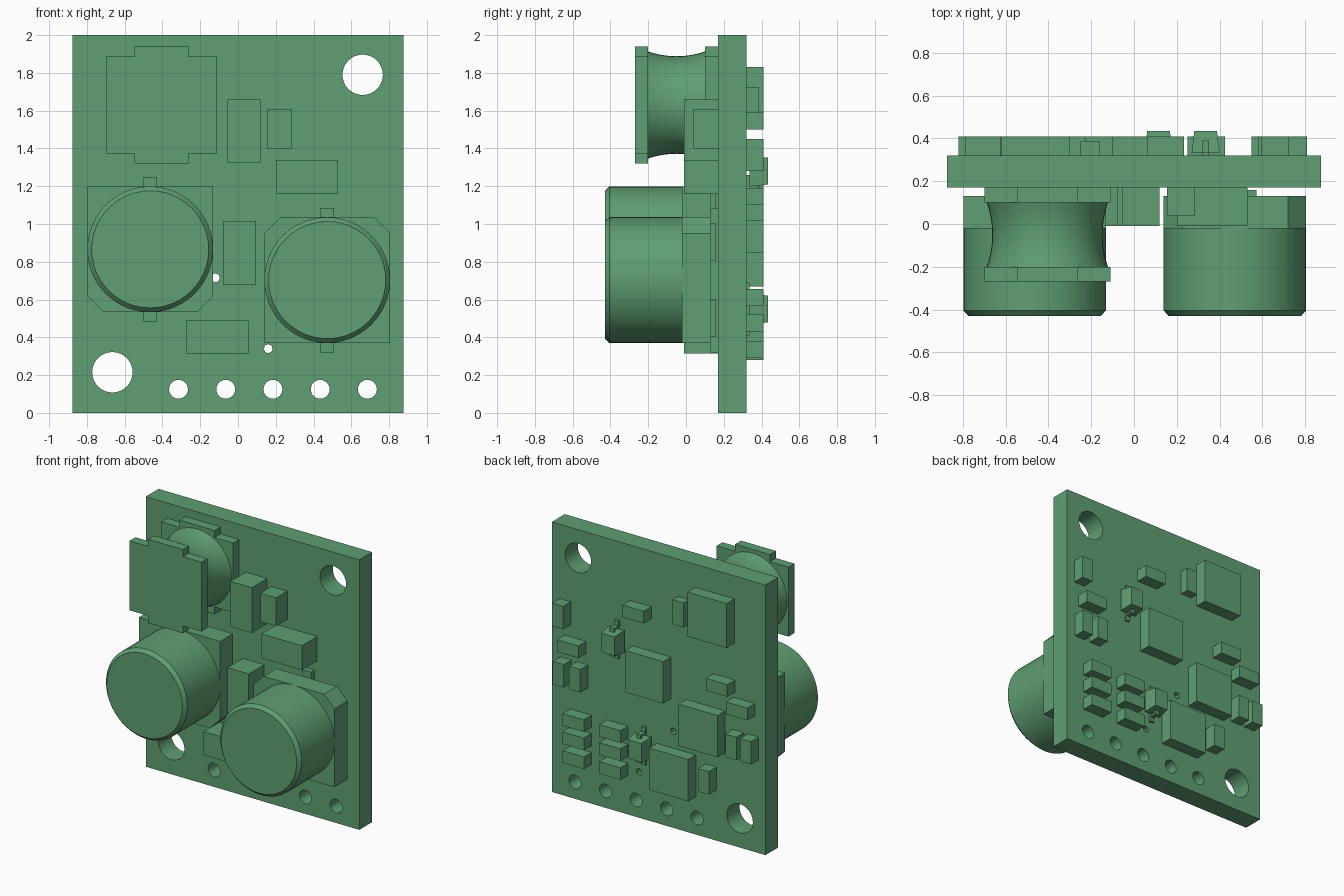
import bpy, bmesh, math
from mathutils import Matrix

cube = bpy.data.objects.get("Cube")
if cube:
    bpy.data.objects.remove(cube, do_unlink=True)

# Single colour for the whole module
green = bpy.data.materials.new("board_green")
green.use_nodes = True
COLOUR = (0.115, 0.345, 0.168, 1)
green.diffuse_color = COLOUR
green.node_tree.nodes["Principled BSDF"].inputs["Base Color"].default_value = COLOUR

FRONT, BACK = 0.17, 0.32   # board faces along y


def finish(name, bm, smooth=False):
    bmesh.ops.recalc_face_normals(bm, faces=bm.faces)
    mesh = bpy.data.meshes.new(name)
    bm.to_mesh(mesh)
    bm.free()
    mesh.materials.append(green)
    ob = bpy.data.objects.new(name, mesh)
    bpy.context.collection.objects.link(ob)
    bpy.ops.object.select_all(action='DESELECT')
    ob.select_set(True)
    bpy.context.view_layer.objects.active = ob
    if smooth:
        bpy.ops.object.shade_smooth_by_angle(angle=math.radians(35))
    return ob


def prism(name, outline, y0, y1):
    """Extrude an (x, z) outline from y0 to y1."""
    bm = bmesh.new()
    face = bm.faces.new([bm.verts.new((x, y0, z)) for x, z in outline])
    new = bmesh.ops.extrude_face_region(bm, geom=[face])["geom"]
    verts = [g for g in new if isinstance(g, bmesh.types.BMVert)]
    bmesh.ops.translate(bm, verts=verts, vec=(0, y1 - y0, 0))
    return finish(name, bm)


def box(name, x0, x1, z0, z1, y0, y1):
    return prism(name, [(x0, z0), (x1, z0), (x1, z1), (x0, z1)], y0, y1)


def lathe(name, cx, cz, profile, sides=48):
    """Turn a (radius, y) profile about a y-parallel axis and cap its ends."""
    bm = bmesh.new()
    rings = []
    for r, y in profile:
        ring = []
        for i in range(sides):
            a = math.tau * i / sides
            ring.append(bm.verts.new((cx + r * math.cos(a), y, cz + r * math.sin(a))))
        rings.append(ring)
    for a, b in zip(rings, rings[1:]):
        for i in range(sides):
            j = (i + 1) % sides
            bm.faces.new((a[i], a[j], b[j], b[i]))
    bm.faces.new(rings[0])
    bm.faces.new(rings[-1])
    return finish(name, bm, smooth=True)


# Circuit board with mounting, pin and via holes
board = box("circuit_board", -0.875, 0.875, 0, 2, FRONT, BACK)
holes = [(0.66, 1.79, 0.107, 32), (-0.665, 0.215, 0.107, 32),
         (-0.12, 0.715, 0.024, 8), (0.16, 0.34, 0.024, 8)]
holes += [(-0.315 + 0.25 * i, 0.125, 0.05, 24) for i in range(5)]
bm = bmesh.new()
for x, z, r, sides in holes:
    place = Matrix.Translation((x, 0.245, z)) @ Matrix.Rotation(math.pi / 2, 4, 'X')
    bmesh.ops.create_cone(bm, cap_ends=True, segments=sides, radius1=r,
                          radius2=r, depth=0.4, matrix=place)
cutter = finish("hole_cutter", bm)
cutter.hide_render = True
bpy.context.view_layer.objects.active = board
mod = board.modifiers.new("holes", 'BOOLEAN')
mod.object = cutter
mod.solver = 'EXACT'
bpy.ops.object.modifier_apply(modifier=mod.name)
bpy.data.objects.remove(cutter, do_unlink=True)
bpy.ops.object.select_all(action='DESELECT')
board.select_set(True)
bpy.ops.object.shade_smooth_by_angle(angle=math.radians(35))


# Can capacitors: bevelled can, chamfered base and a lead strip
def capacitor(name, cx, cz, up):
    h, c = 0.333, 0.085
    lathe(name + "_can", cx, cz, [(0.31, -0.43), (h, -0.405), (h, -0.015)])
    outline = [(-h, -h), (h, -h), (h, h - c), (h - c, h), (c - h, h), (-h, h - c)]
    prism(name + "_base", [(cx + x, cz + up * z) for x, z in outline], -0.02, 0.13)
    box(name + "_leads", cx - 0.036, cx + 0.036, cz - 0.382, cz + 0.382, 0.13, FRONT)
    # Standoff feet beside the leads
    for s in (-1, 1):
        box(name + "_foot", cx - 0.1, cx + 0.1, cz + s * 0.2 - 0.1,
            cz + s * 0.2 + 0.1, 0.13, 0.16)


capacitor("left_capacitor", -0.465, 0.866, -1)
capacitor("right_capacitor", 0.472, 0.703, 1)

# Inductor: waisted coil between two stepped flanges
ix, iz = -0.405, 1.63
quarter = [(0.295, 0.257), (0.143, 0.257), (0.143, 0.31)]
outline = quarter + [(-x, z) for x, z in reversed(quarter)]
outline += [(-x, -z) for x, z in quarter] + [(x, -z) for x, z in reversed(quarter)]
outline = [(ix + x, iz + z) for x, z in outline]
prism("inductor_front_flange", outline, -0.27, -0.2)
prism("inductor_rear_flange", outline, 0.1, FRONT)
coil = []
for i in range(11):
    t = i / 5 - 1
    coil.append((0.258 + 0.025 * t * t, -0.05 + 0.15 * t))
lathe("inductor_coil", ix, iz, coil)

# Front chip parts: x0, x1, z0, z1, front y
for x0, x1, z0, z1, y in [(-0.055, 0.12, 1.325, 1.66, -0.01),
                          (0.155, 0.285, 1.4, 1.61, 0.04),
                          (0.2, 0.53, 1.16, 1.34, -0.01),
                          (-0.08, 0.095, 0.68, 1.015, -0.01),
                          (-0.275, 0.055, 0.315, 0.49, -0.01)]:
    box("front_chip_part", x0, x1, z0, z1, y, FRONT)

# Large chips on the back: x0, z0, width, height
for x, z, w, h in [(-0.62, 1.5, 0.32, 0.33), (-0.1, 0.95, 0.31, 0.31),
                   (-0.545, 0.67, 0.32, 0.31), (-0.305, 0.28, 0.32, 0.31)]:
    box("back_chip", x, x + w, z, z + h, BACK, 0.41)

# Small upright and flat parts on the back, by lower corner
LONG, SHORT = 0.17, 0.09
for x, z in [(0.72, 1.28), (0.715, 0.85), (0.58, 0.85), (-0.7, 0.69),
             (-0.82, 0.69), (-0.475, 0.375)]:
    box("upright_part", x, x + SHORT, z, z + LONG, BACK, 0.41)
box("thin_part", -0.25, -0.16, 1.545, 1.725, BACK, 0.385)
flat = [(0.595, 1.1), (0.06, 1.5), (-0.625, 1.14), (-0.79, 1.01)]
flat += [(x, z) for x in (0.55, 0.25) for z in (0.29, 0.43, 0.565)]
for x, z in flat:
    box("flat_part", x, x + LONG + 0.005, z, z + SHORT, BACK, 0.41)


# Diodes: bevelled body with a bent lead at each end
def diode(cx, cz):
    bm = bmesh.new()
    place = Matrix.Translation((cx, 0.385, cz)) @ Matrix.Diagonal((0.13, 0.1, 0.165, 1))
    bmesh.ops.create_cube(bm, size=1, matrix=place)
    for v in bm.verts:
        if v.co.y > 0.4:
            v.co.x -= math.copysign(0.012, v.co.x - cx)
            v.co.z -= math.copysign(0.012, v.co.z - cz)
    finish("diode_body", bm)
    for s in (-1, 1):
        for a, b, y0, y1 in [(0.07, 0.1, 0.375, 0.39), (0.09, 0.105, 0.325, 0.39),
                             (0.09, 0.14, BACK, 0.335)]:
            z0, z1 = sorted((cz + s * a, cz + s * b))
            box("diode_lead", cx - 0.017, cx + 0.017, z0, z1, y0, y1)


diode(0.335, 1.28)
diode(0.115, 0.55)
